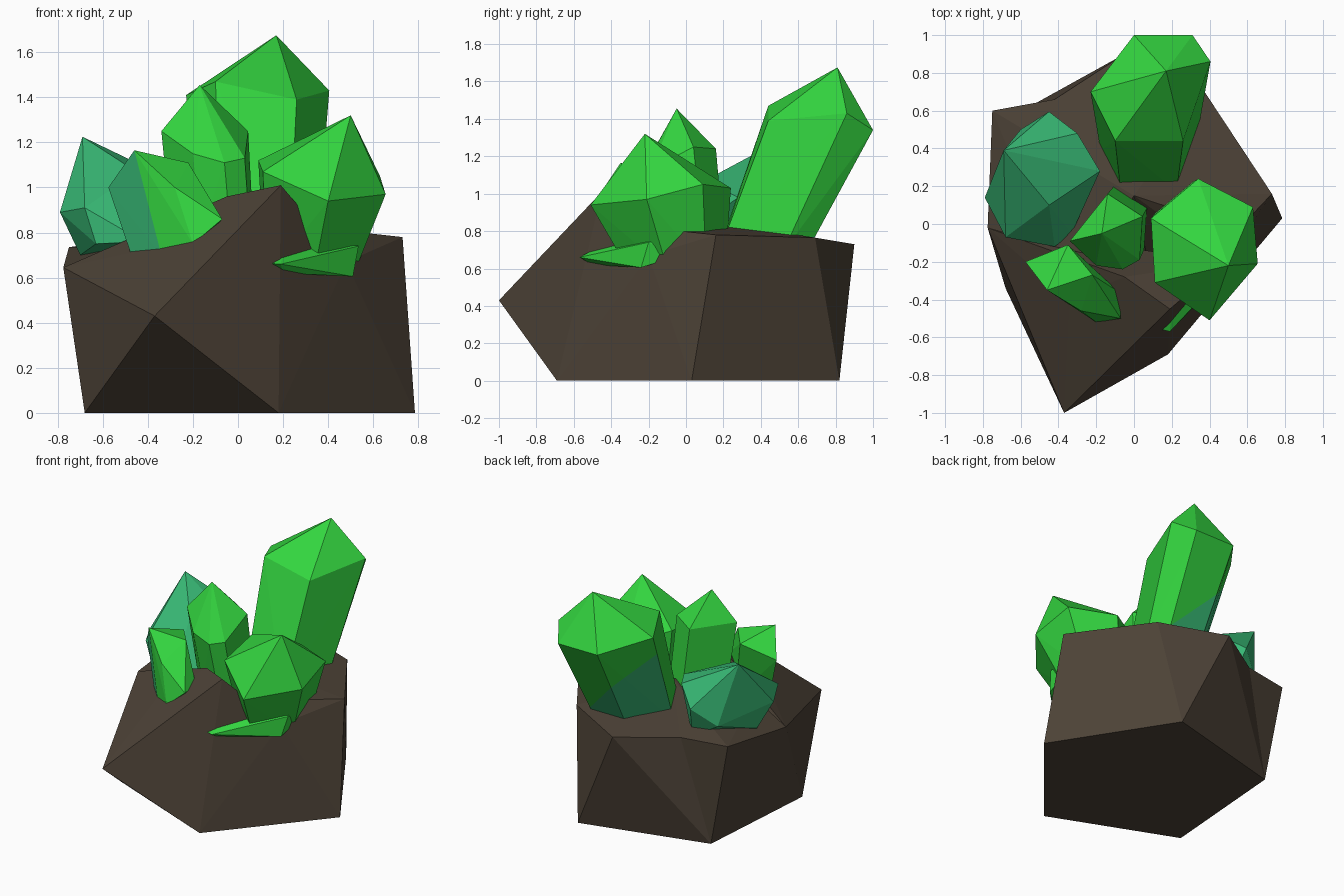
import bpy, bmesh
from mathutils import Vector

if "Cube" in bpy.data.objects:
    bpy.data.objects.remove(bpy.data.objects["Cube"])


def material(name, rgb):
    m = bpy.data.materials.new(name)
    m.diffuse_color = (*rgb, 1)
    m.use_nodes = True
    m.node_tree.nodes["Principled BSDF"].inputs["Base Color"].default_value = m.diffuse_color
    return m


rock = material("brown_rock", (0.074, 0.055, 0.038))
green = material("bright_green", (0.033, 0.66, 0.05))
teal = material("teal_green", (0.04, 0.49, 0.18))


def hull(name, points, mats, cut=None, rule=None):
    """Faceted solid around a few corner points; optional cut and colour rule."""
    bm = bmesh.new()
    for p in points:
        bm.verts.new(p)
    res = bmesh.ops.convex_hull(bm, input=bm.verts[:])
    junk = {g for g in res["geom_interior"] + res["geom_unused"]
            if isinstance(g, bmesh.types.BMVert)}
    bmesh.ops.delete(bm, geom=list(junk), context='VERTS')
    if cut:
        bmesh.ops.bisect_plane(bm, geom=bm.verts[:] + bm.edges[:] + bm.faces[:],
                               plane_co=cut[0], plane_no=cut[1])
    bmesh.ops.recalc_face_normals(bm, faces=bm.faces[:])
    bm.normal_update()
    if rule:
        for f in bm.faces:
            f.material_index = int(rule(f.normal, f.calc_center_median()))
    me = bpy.data.meshes.new(name)
    bm.to_mesh(me)
    bm.free()
    for m in mats:
        me.materials.append(m)
    ob = bpy.data.objects.new(name, me)
    bpy.context.collection.objects.link(ob)
    return ob


def crystal(name, tip, ring, foot, scale, mats, **kw):
    """Six-sided crystal: pointed tip, shoulder ring, smaller ring at the foot."""
    ring = [Vector(p) for p in ring]
    mid = sum(ring, Vector()) / len(ring)
    low = []
    for p in ring:
        d = (p - mid) * scale
        low.append(Vector(foot) + Vector((d.x, d.y, d.z * 0.3)))
    return hull(name, [tip] + ring + low, mats, **kw)


# Rock: three faceted blocks sharing corners
b0, b1, b2 = (.18, -.69, 0), (.785, .03, 0), (.28, .82, 0)
b3, b4 = (-.61, .59, 0), (-.68, -.34, 0)
right_low, right_top = (.48, -.2, .67), (.55, -.03, .8)
right_rim, back_right = (.73, .16, .78), (.38, .69, .765)
back, notch = (-.05, .9, .73), (-.42, .66, .735)
back_left, left = (-.75, .6, .735), (-.775, -.02, .645)
middle, shoulder = (.0, .15, .85), (-.34, -.4, .74)
spur, spur_left = (-.37, -1, .43), (-.36, -.72, .475)
peak, ridge = (.19, -.45, 1.01), (-.05, -.28, .96)

hull("rock_right_block", [b0, b1, b2, b3, right_low, right_top, right_rim,
                          back_right, back, notch, middle], [rock])
hull("rock_left_block", [b0, b3, b4, notch, back_left, left, middle, shoulder], [rock])
hull("rock_front_spur", [b0, b4, left, spur, spur_left, shoulder, peak, ridge,
                         right_low], [rock])

# Tall leaning crystal, teal low on its back faces
crystal("tall_crystal", (.17, .81, 1.675),
        [(-.10, .44, 1.47), (.26, .44, 1.39), (.405, .86, 1.43),
         (.31, 1.0, 1.34), (0, 1.0, 1.34), (-.23, .70, 1.41)],
        (.1, .42, .68), .82, [green, teal],
        cut=((-.1, .75, 1.15), (1, 0, 1)),
        rule=lambda n, c: n.y > .2 and c.x + c.z < 1.05)

# Broad crystal on the right
crystal("right_crystal", (.5, -.22, 1.32),
        [(.40, -.51, .94), (.655, -.21, .97), (.63, .09, 1.05),
         (.34, .24, 1.03), (.09, .03, 1.12), (.11, -.31, 1.07)],
        (.31, -.03, .6), .68, [green])

# Slim crystal in the centre
crystal("centre_crystal", (-.17, -.05, 1.455),
        [(-.34, -.09, 1.25), (-.14, .16, 1.24), (.045, .04, 1.25),
         (.03, -.19, 1.13), (-.06, -.24, 1.11), (-.2, -.22, 1.15)],
        (-.08, -.04, .8), .95, [green])

# Stubby crystal at the front left, teal on its left side
hull("front_left_crystal",
     [(-.46, -.35, 1.165), (-.22, -.27, 1.11), (-.35, -.11, 1.09), (-.575, -.2, 1.0),
      (-.28, -.46, 1.0), (-.07, -.5, .86), (-.08, -.36, .86), (-.2, -.52, .75),
      (-.34, -.42, .7), (-.46, -.28, .66), (-.25, -.2, .65)],
     [green, teal], rule=lambda n, c: n.x < -.6)

# Teal crystal at the back left
hull("teal_crystal",
     [(-.69, .39, 1.225), (-.45, .595, .92), (-.3, .48, 1.02), (-.18, .28, .98),
      (-.45, .1, 1.07), (-.79, .14, .89), (-.68, -.07, .91), (-.63, -.07, .75),
      (-.42, -.12, .76), (-.33, -.05, .75), (-.7, .2, .7), (-.6, .5, .8),
      (-.4, .5, .68)], [teal])

# Flat sliver poking out under the right crystal
hull("sliver_crystal",
     [(.115, -.55, .665), (.19, -.57, .66), (.2, -.44, .73), (.3, -.3, .76),
      (.5, -.1, .765), (.535, -.2, .74), (.51, -.24, .605), (.52, -.07, .66),
      (.2, -.5, .62)], [green])
